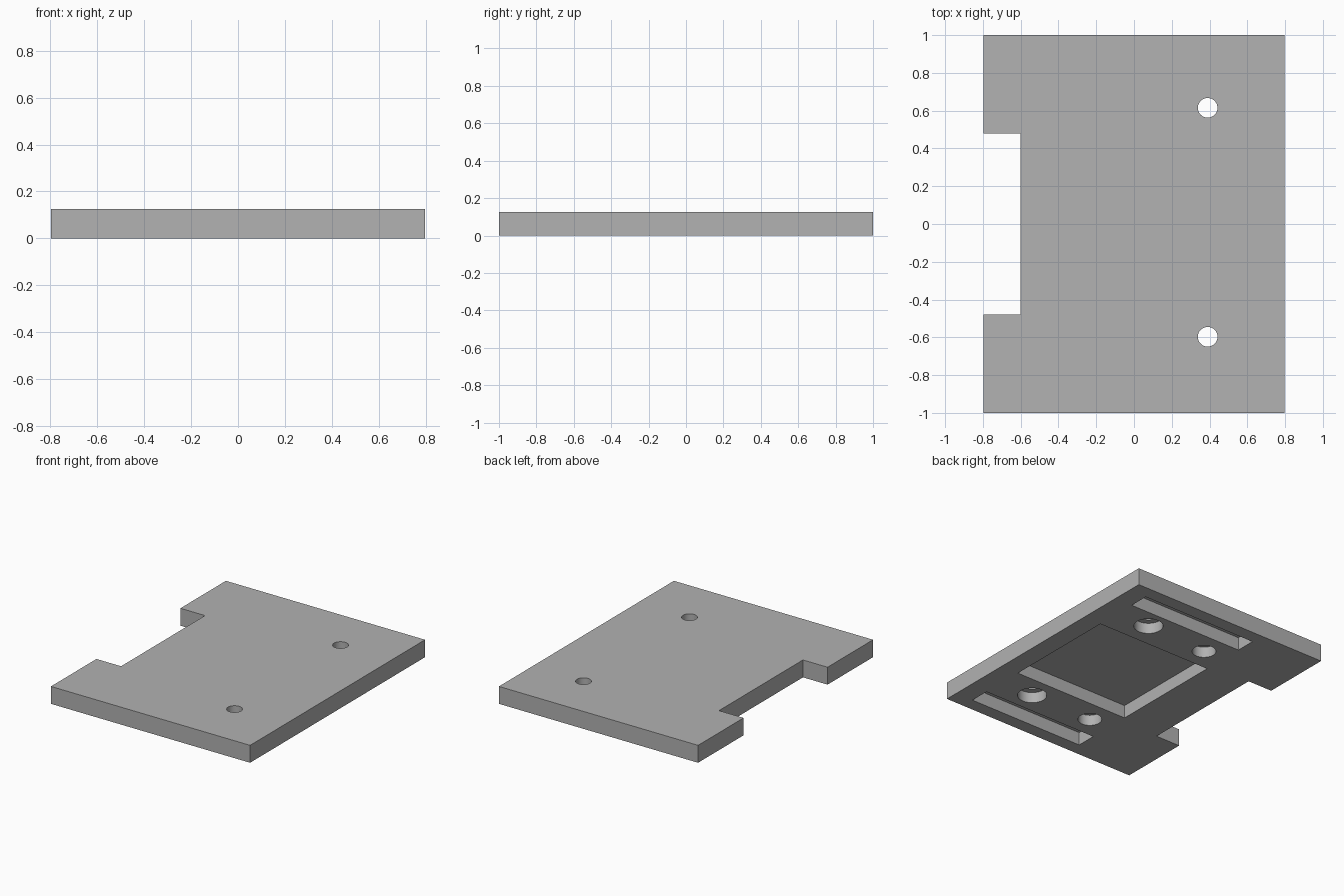
import bpy
import bmesh
from mathutils import Matrix, Vector

cube = bpy.data.objects.get("Cube")
if cube:
    bpy.data.objects.remove(cube, do_unlink=True)

HALF_X, HALF_Y, THICK = 0.797, 1.0, 0.126
POCKET_DEPTH, BORE_DEPTH = 0.095, 0.078
BELOW = -0.1

grey = bpy.data.materials.new("plain_grey")
grey.use_nodes = True
colour = (0.445, 0.445, 0.445, 1)
grey.diffuse_color = colour
grey.node_tree.nodes["Principled BSDF"].inputs["Base Color"].default_value = colour


def make_object(name, bm):
    bmesh.ops.recalc_face_normals(bm, faces=bm.faces)
    mesh = bpy.data.meshes.new(name)
    bm.to_mesh(mesh)
    bm.free()
    mesh.materials.append(grey)
    obj = bpy.data.objects.new(name, mesh)
    bpy.context.collection.objects.link(obj)
    return obj


def box(name, x0, x1, y0, y1, z0, z1):
    bm = bmesh.new()
    centre = Vector((x0 + x1, y0 + y1, z0 + z1)) / 2
    size = Matrix.Diagonal((x1 - x0, y1 - y0, z1 - z0, 1))
    bmesh.ops.create_cube(bm, size=1, matrix=Matrix.Translation(centre) @ size)
    return make_object(name, bm)


def cylinder(name, x, y, radius, z0, z1):
    bm = bmesh.new()
    bmesh.ops.create_cone(bm, cap_ends=True, segments=48, radius1=radius, radius2=radius,
                          depth=z1 - z0, matrix=Matrix.Translation((x, y, (z0 + z1) / 2)))
    return make_object(name, bm)


# Main slab with a rectangular notch in one long edge
plate = box("mounting_plate", -HALF_X, HALF_X, -HALF_Y, HALF_Y, 0, THICK)
cutters = [box("edge_notch", -1, -0.6, -0.48, 0.48, BELOW, THICK + 0.1)]

# Underside: square pocket and a slot beside each short edge
cutters.append(box("centre_pocket", -0.278, 0.655, -0.43, 0.43, BELOW, POCKET_DEPTH))
for y0, y1 in ((0.757, 0.903), (-0.903, -0.757)):
    cutters.append(box("end_slot", -0.278, 0.655, y0, y1, BELOW, POCKET_DEPTH))

# Underside: counterbored through holes and blind holes
for y in (0.615, -0.597):
    cutters.append(cylinder("counterbore", 0.39, y, 0.098, BELOW, BORE_DEPTH))
    cutters.append(cylinder("screw_hole", 0.39, y, 0.052, BELOW, THICK + 0.1))
for y in (0.595, -0.595):
    cutters.append(cylinder("blind_hole", -0.113, y, 0.08, BELOW, BORE_DEPTH))

# Cut everything out of the slab
bpy.ops.object.select_all(action="DESELECT")
plate.select_set(True)
bpy.context.view_layer.objects.active = plate
for cutter in cutters:
    cutter.hide_render = True
    cut = plate.modifiers.new("cut", "BOOLEAN")
    cut.operation = "DIFFERENCE"
    cut.solver = "EXACT"
    cut.object = cutter
    bpy.ops.object.modifier_apply(modifier=cut.name)
    bpy.data.objects.remove(cutter, do_unlink=True)

# Round hole walls, crisp edges
bpy.ops.object.shade_smooth_by_angle()
